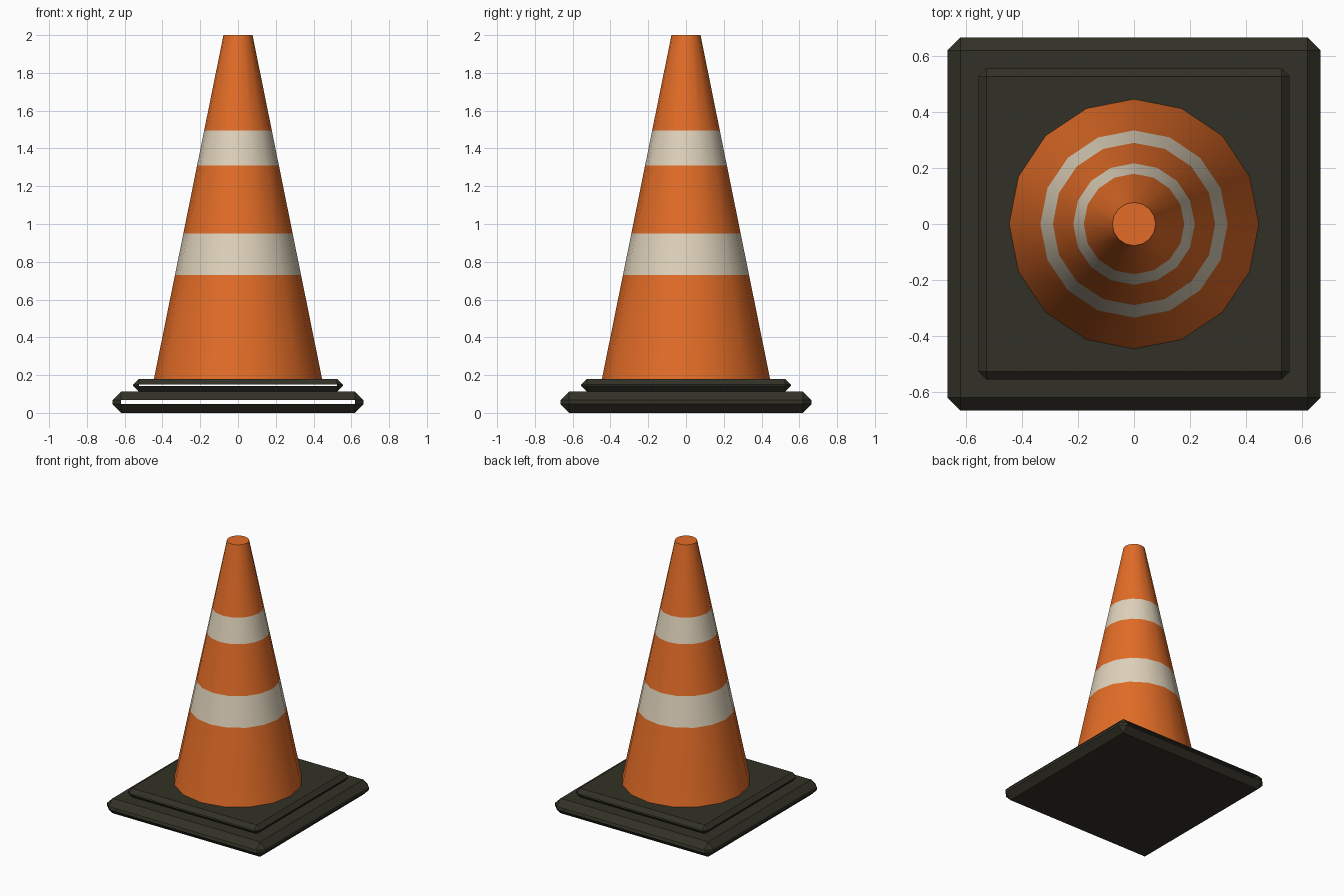
import bpy
import bmesh
import math

cube = bpy.data.objects.get("Cube")
if cube:
    bpy.data.objects.remove(cube, do_unlink=True)


def make_material(name, color):
    mat = bpy.data.materials.new(name)
    mat.use_nodes = True
    mat.diffuse_color = color
    mat.node_tree.nodes["Principled BSDF"].inputs["Base Color"].default_value = color
    return mat


orange = make_material("orange plastic", (0.76, 0.150, 0.020, 1))
cream = make_material("cream band", (0.74, 0.65, 0.50, 1))
rubber = make_material("dark rubber", (0.032, 0.031, 0.020, 1))


def add_object(name, bm, materials):
    mesh = bpy.data.meshes.new(name)
    bm.to_mesh(mesh)
    bm.free()
    for mat in materials:
        mesh.materials.append(mat)
    obj = bpy.data.objects.new(name, mesh)
    bpy.context.collection.objects.link(obj)
    return obj


def base_plate(name, half, bottom, top, chamfer):
    """Chamfered square plate with open slots in the front and back rims."""
    bm = bmesh.new()
    bmesh.ops.create_cube(bm, size=1)
    for v in bm.verts:
        v.co.x *= 2 * half
        v.co.y *= 2 * half
        v.co.z = top if v.co.z > 0 else bottom
    bmesh.ops.bevel(bm, geom=bm.edges[:], offset=chamfer, segments=1,
                    profile=0.5, affect='EDGES')
    bm.normal_update()
    slots = [f for f in bm.faces if abs(f.normal.y) > 0.99]
    bmesh.ops.delete(bm, geom=slots, context='FACES')
    return add_object(name, bm, [rubber])


base_plate("lower_base", 0.665, 0.0, 0.113, 0.046)
base_plate("upper_base", 0.555, 0.113, 0.18, 0.03)

# Tapered cone, with alternating orange and cream rows
SIDES = 16
LEVELS = [0.18, 0.73, 0.95, 1.31, 1.495, 2.0]
R_BOTTOM, R_TOP = 0.445, 0.077

bm = bmesh.new()
rings = []
for z in LEVELS:
    t = (z - LEVELS[0]) / (LEVELS[-1] - LEVELS[0])
    r = R_BOTTOM + (R_TOP - R_BOTTOM) * t
    angles = [math.tau * i / SIDES for i in range(SIDES)]
    rings.append([bm.verts.new((r * math.cos(a), r * math.sin(a), z)) for a in angles])
for row, (low, high) in enumerate(zip(rings, rings[1:])):
    for i in range(SIDES):
        j = (i + 1) % SIDES
        face = bm.faces.new((low[i], low[j], high[j], high[i]))
        face.material_index = row % 2
bm.faces.new(rings[-1])
bm.faces.new(rings[0][::-1])
cone = add_object("cone_body", bm, [orange, cream])

# Smooth sides, crisp caps
bpy.ops.object.select_all(action='DESELECT')
cone.select_set(True)
bpy.context.view_layer.objects.active = cone
bpy.ops.object.shade_smooth_by_angle(angle=math.radians(35))
